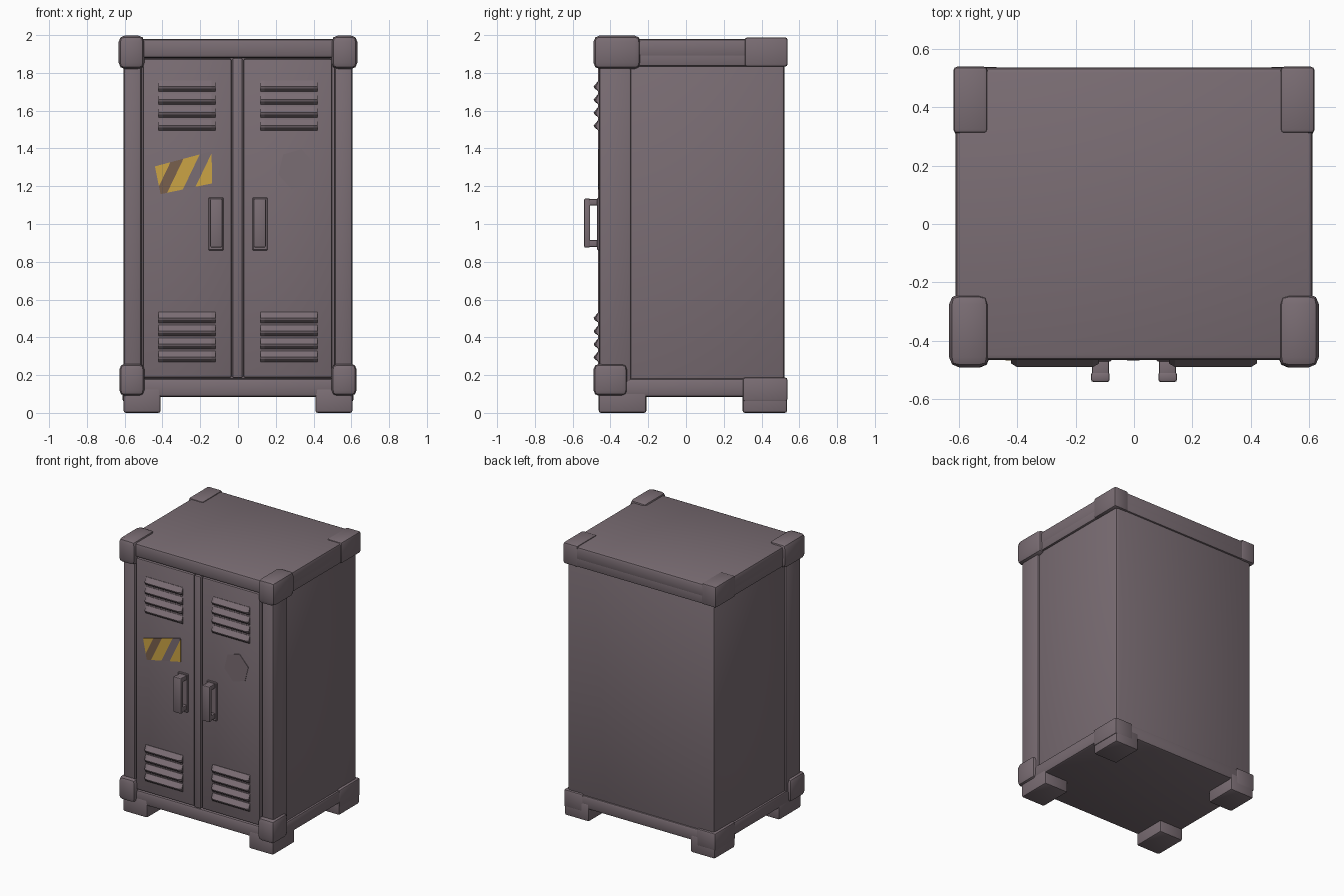
import bpy, bmesh, math
from mathutils import Vector

if "Cube" in bpy.data.objects:
    bpy.data.objects.remove(bpy.data.objects["Cube"])


def material(name, rgb):
    m = bpy.data.materials.new(name)
    m.diffuse_color = (*rgb, 1)
    m.use_nodes = True
    m.node_tree.nodes["Principled BSDF"].inputs["Base Color"].default_value = m.diffuse_color
    return m


METAL = material("dusty mauve metal", (0.195, 0.153, 0.173))
YELLOW = material("warning yellow", (0.60, 0.37, 0.06))
BROWN = material("stripe brown", (0.19, 0.115, 0.075))


def finish(name, bm, mats=(METAL,), smooth=True):
    bmesh.ops.recalc_face_normals(bm, faces=bm.faces)
    me = bpy.data.meshes.new(name)
    bm.to_mesh(me)
    bm.free()
    ob = bpy.data.objects.new(name, me)
    bpy.context.collection.objects.link(ob)
    for m in mats:
        me.materials.append(m)
    if smooth:
        bpy.ops.object.select_all(action='DESELECT')
        ob.select_set(True)
        bpy.context.view_layer.objects.active = ob
        bpy.ops.object.shade_smooth_by_angle(angle=math.radians(35))
    return ob


def box(name, x, y, z, bevel=0.01, segs=2):
    """Bevelled box from (min, max) pairs."""
    bm = bmesh.new()
    bmesh.ops.create_cube(bm, size=1)
    for v in bm.verts:
        v.co = Vector(((x[0] + x[1]) / 2 + v.co.x * (x[1] - x[0]),
                       (y[0] + y[1]) / 2 + v.co.y * (y[1] - y[0]),
                       (z[0] + z[1]) / 2 + v.co.z * (z[1] - z[0])))
    if bevel:
        bmesh.ops.bevel(bm, geom=bm.edges[:], offset=bevel, segments=segs,
                        profile=0.5, affect='EDGES')
    return finish(name, bm)


def pair(name, x, *args, **kw):
    """Box on the right and its mirror on the left."""
    box("right_" + name, x, *args, **kw)
    box("left_" + name, (-x[1], -x[0]), *args, **kw)


def plate(name, pts, y, thick):
    """Thin plate facing the front from (x, z) points."""
    bm = bmesh.new()
    f = bm.faces.new([bm.verts.new((px, y, pz)) for px, pz in pts])
    r = bmesh.ops.extrude_face_region(bm, geom=[f])
    bmesh.ops.translate(bm, vec=(0, -thick, 0),
                        verts=[g for g in r['geom'] if isinstance(g, bmesh.types.BMVert)])
    return bm


# cabinet shell
box("cabinet_body", (-0.592, 0.592), (-0.43, 0.522), (0.09, 1.92), 0.02)
box("top_cap", (-0.61, 0.61), (-0.465, 0.535), (1.88, 1.98), 0.018)
box("base_rail", (-0.607, 0.607), (-0.46, 0.533), (0.085, 0.182), 0.018)
box("back_top_skirt", (-0.608, 0.608), (0.45, 0.534), (1.835, 1.93), 0.01)
pair("top_skirt", (0.52, 0.608), (-0.40, 0.534), (1.835, 1.93), 0.01)
pair("front_post", (0.512, 0.605), (-0.46, -0.29), (0.10, 1.90), 0.014)

# corner guards and feet
pair("top_front_guard", (0.495, 0.632), (-0.49, -0.24), (1.82, 1.998), 0.034)
pair("top_back_guard", (0.50, 0.618), (0.31, 0.538), (1.833, 1.988), 0.014)
pair("bottom_front_guard", (0.495, 0.628), (-0.49, -0.31), (0.09, 0.26), 0.03)
pair("bottom_back_guard", (0.46, 0.612), (0.30, 0.537), (0.06, 0.187), 0.012)
pair("front_foot", (0.41, 0.606), (-0.462, -0.21), (0.0, 0.13), 0.012)
pair("back_foot", (0.41, 0.606), (0.30, 0.535), (0.0, 0.13), 0.012)

# doors and the strip between them
box("left_door", (-0.503, -0.034), (-0.46, -0.42), (0.187, 1.875), 0.01)
box("right_door", (0.029, 0.498), (-0.46, -0.42), (0.187, 1.875), 0.01)
box("centre_strip", (-0.029, 0.024), (-0.467, -0.42), (0.185, 1.878), 0.008)


# louvres: tapered wedge slats
def louvre(name, cx, cz):
    bm = bmesh.new()
    rings = []
    for dx, s in ((-0.15, 0.55), (-0.13, 1), (0.13, 1), (0.15, 0.55)):
        prof = [(-0.45, 0.03), (-0.463, 0.03), (-0.463 - 0.026 * s, -0.002),
                (-0.463 - 0.022 * s, -0.012), (-0.463, -0.028), (-0.45, -0.028)]
        rings.append([bm.verts.new((cx + dx, y, cz + z)) for y, z in prof])
    for a, b in zip(rings, rings[1:]):
        for i in range(6):
            j = (i + 1) % 6
            bm.faces.new((a[i], a[j], b[j], b[i]))
    bm.faces.new(rings[0])
    bm.faces.new(rings[-1])
    finish(name, bm, smooth=False)


for side, cx in (("left", -0.27), ("right", 0.27)):
    for level, top in (("upper", 1.73), ("lower", 0.505)):
        for i in range(4):
            louvre(f"{side}_{level}_louvre_{i + 1}", cx, top - 0.069 * i)

# handles: mount plate, two arms and a grip
pair("handle_mount", (0.077, 0.157), (-0.47, -0.45), (0.86, 1.14), 0.004, segs=1)
pair("handle_grip", (0.083, 0.147), (-0.54, -0.507), (0.875, 1.135), 0.008)
for label, z in (("lower", (0.878, 0.915)), ("upper", (1.098, 1.132))):
    pair(label + "_handle_arm", (0.086, 0.144), (-0.525, -0.46), z, 0.006)

# faint hexagonal patch on the right door
hexagon = [(0.31 + 0.1 * math.cos(math.radians(60 * i + 15)),
            1.29 + 0.11 * math.sin(math.radians(60 * i + 15))) for i in range(6)]
finish("hexagonal_patch", plate("patch", hexagon, -0.459, 0.004), smooth=False)

# hazard sticker: plate cut into slanted stripes
bm = plate("sticker", [(-0.44, 1.305), (-0.14, 1.385), (-0.137, 1.215), (-0.41, 1.158)],
           -0.459, 0.007)
SLANT, MID = 0.48, 1.27
cuts = (-0.385, -0.325, -0.25, -0.19)
for c in cuts:
    bmesh.ops.bisect_plane(bm, geom=bm.verts[:] + bm.edges[:] + bm.faces[:],
                           plane_co=(c, 0, MID), plane_no=(1, 0, -SLANT))
stripe_material = (0, 1, 0, 2, 0)
for f in bm.faces:
    p = f.calc_center_median()
    s = p.x - SLANT * (p.z - MID)
    f.material_index = stripe_material[sum(s > c for c in cuts)]
finish("hazard_sticker", bm, (YELLOW, BROWN, METAL), smooth=False)
